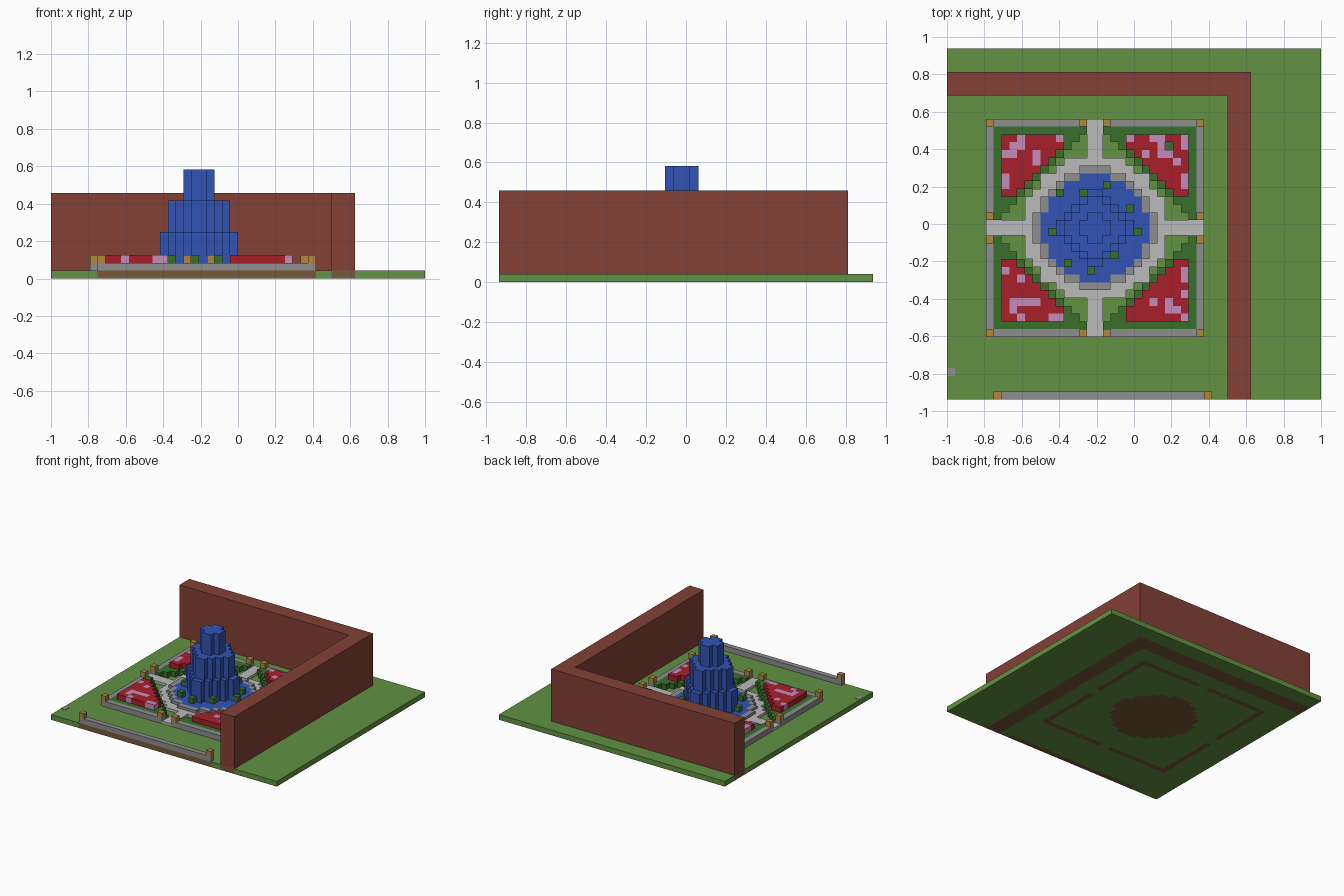
import bpy
import bmesh

cube = bpy.data.objects.get("Cube")
if cube:
    bpy.data.objects.remove(cube, do_unlink=True)

S = 1 / 24               # block size
NX, NY = 48, 45          # plot size in blocks
CX, CY = 19, 22          # garden centre


def material(name, rgb):
    lin = [((c / 255 + 0.055) / 1.055) ** 2.4 for c in rgb] + [1]
    m = bpy.data.materials.new(name)
    m.use_nodes = True
    m.diffuse_color = lin
    m.node_tree.nodes["Principled BSDF"].inputs["Base Color"].default_value = lin
    return m


GRASS = material("grass green", (98, 146, 66))
DIRT = material("dirt brown", (121, 88, 58))
BRICK = material("brick red", (131, 65, 54))
STONE = material("stone grey", (142, 142, 142))
PAVING = material("pale grey", (186, 187, 186))
LEAF = material("hedge green", (56, 112, 44))
RED = material("flower red", (168, 32, 44))
PINK = material("flower pink", (198, 140, 186))
BLUE = material("water blue", (50, 84, 180))
GOLD = material("lamp gold", (178, 134, 64))


def rect(x0, x1, y0, y1):
    return {(i, j) for i in range(x0, x1) for j in range(y0, y1)}


def blocks(name, cells, z0, z1, mat, filled=()):
    """Extruded block layer; no side faces against cells of the layer or `filled`."""
    bm = bmesh.new()

    def quad(*pts):
        bm.faces.new([bm.verts.new((x * S - 1, (y - NY / 2) * S, z * S)) for x, y, z in pts])

    solid = set(cells) | set(filled)
    for i, j in sorted(cells):
        ring = [(i, j), (i + 1, j), (i + 1, j + 1), (i, j + 1)]
        quad(*[(x, y, z1) for x, y in ring])
        quad(*[(x, y, z0) for x, y in reversed(ring)])
        sides = [(i, j - 1), (i + 1, j), (i, j + 1), (i - 1, j)]
        for k, near in enumerate(sides):
            if near not in solid:
                a, b = ring[k], ring[(k + 1) % 4]
                quad((*a, z0), (*b, z0), (*b, z1), (*a, z1))
    bmesh.ops.remove_doubles(bm, verts=bm.verts, dist=S / 100)
    me = bpy.data.meshes.new(name)
    bm.to_mesh(me)
    bm.free()
    me.materials.append(mat)
    ob = bpy.data.objects.new(name, me)
    bpy.context.collection.objects.link(ob)
    return ob


def disc(r2):
    return {(i, j) for i, j in plot
            if (i + 0.5 - CX) ** 2 + (j + 0.5 - CY) ** 2 <= r2}


def diamond(r):
    return {(i, j) for i, j in plot
            if abs(i + 0.5 - CX) + abs(j + 0.5 - CY) <= r}


# Plan of the plot
plot = rect(0, NX, 0, NY)
wall = rect(0, 39, 39, 42) | rect(36, 39, 0, 42)
cross = rect(5, 33, 21, 23) | rect(18, 20, 8, 36)
garden_fence = rect(5, 33, 8, 36) - rect(6, 32, 9, 35) - cross
front_fence = rect(6, 34, 0, 1)
water = disc(46)
basin = disc(59)
paths = (cross | disc(85)) - basin

# Ground, with bare earth under the solid parts
covered = wall | garden_fence | front_fence | basin
blocks("lawn", plot - covered, 0, 1, GRASS, plot)
blocks("earth", covered, 0, 1, DIRT, plot)
blocks("lone_stone", {(0, 3)}, 1, 1.06, STONE)

# Walls, fences and lamp posts
blocks("corner_wall", wall, 1, 11, BRICK)
blocks("garden_fence", garden_fence, 1, 2, STONE)
blocks("front_fence", front_fence, 1, 2, STONE)
lamps = {(i, j) for i in (5, 17, 20, 32) for j in (8, 35)}
lamps |= {(i, j) for i in (5, 32) for j in (20, 23)}
lamps |= {(6, 0), (33, 0)}
blocks("lamps", lamps, 2, 3, GOLD)

# Paths and fountain
blocks("paths", paths, 1, 1.5, PAVING)
blocks("basin_rim", basin - water, 1, 2, STONE)
blocks("pool", water, 1, 2, BLUE)
for n, (radius, low, high) in enumerate([(5, 2, 6), (4, 6, 10), (2, 10, 14)]):
    blocks(f"fountain_tier_{n + 1}", diamond(radius), low, high, BLUE)
water_plants = {(15, 17), (18, 16), (21, 18), (13, 21), (14, 26),
                (17, 26), (20, 27), (23, 24), (24, 21)}
blocks("water_plants", water_plants, 2, 3, LEAF)

# Flower beds: rows run from the outer edge inwards, p marks a pink flower
# and g a gap; each row starts at the corner
beds = {
    "back_right": (6, 34, 1, -1, ["..p....p", ".pp....", "pp..p", "....p", "", "p", "p"]),
    "back_left": (31, 34, -1, -1, ["p..pp..p", "p.gp", "..pp.p", ".p", "", "p.", "p"]),
    "front_right": (6, 9, 1, 1, ["..p...pp", ".p", ".pppp", "", "", "..p", "p"]),
    "front_left": (31, 9, -1, 1, ["p...", ".pp", "..p.p", "p", "", "p", "p"]),
}
for name, (x, y, sx, sy, rows) in beds.items():
    hedge, red, pink = set(), set(), set()
    for u in range(12):
        for v in range(12 - u):
            cell = (x + sx * u, y + sy * v)
            hedge.add(cell)
            if 1 <= u <= 8 and 1 <= v <= 8 and u + v <= 10:
                row = rows[v - 1] if v <= len(rows) else ""
                mark = row[u - 1] if u <= len(row) else "."
                if mark != "g":
                    (pink if mark == "p" else red).add(cell)
    blocks(name + "_hedge", hedge, 1, 2, LEAF)
    blocks(name + "_red_flowers", red, 2, 3, RED, pink)
    blocks(name + "_pink_flowers", pink, 2, 3, PINK, red)
